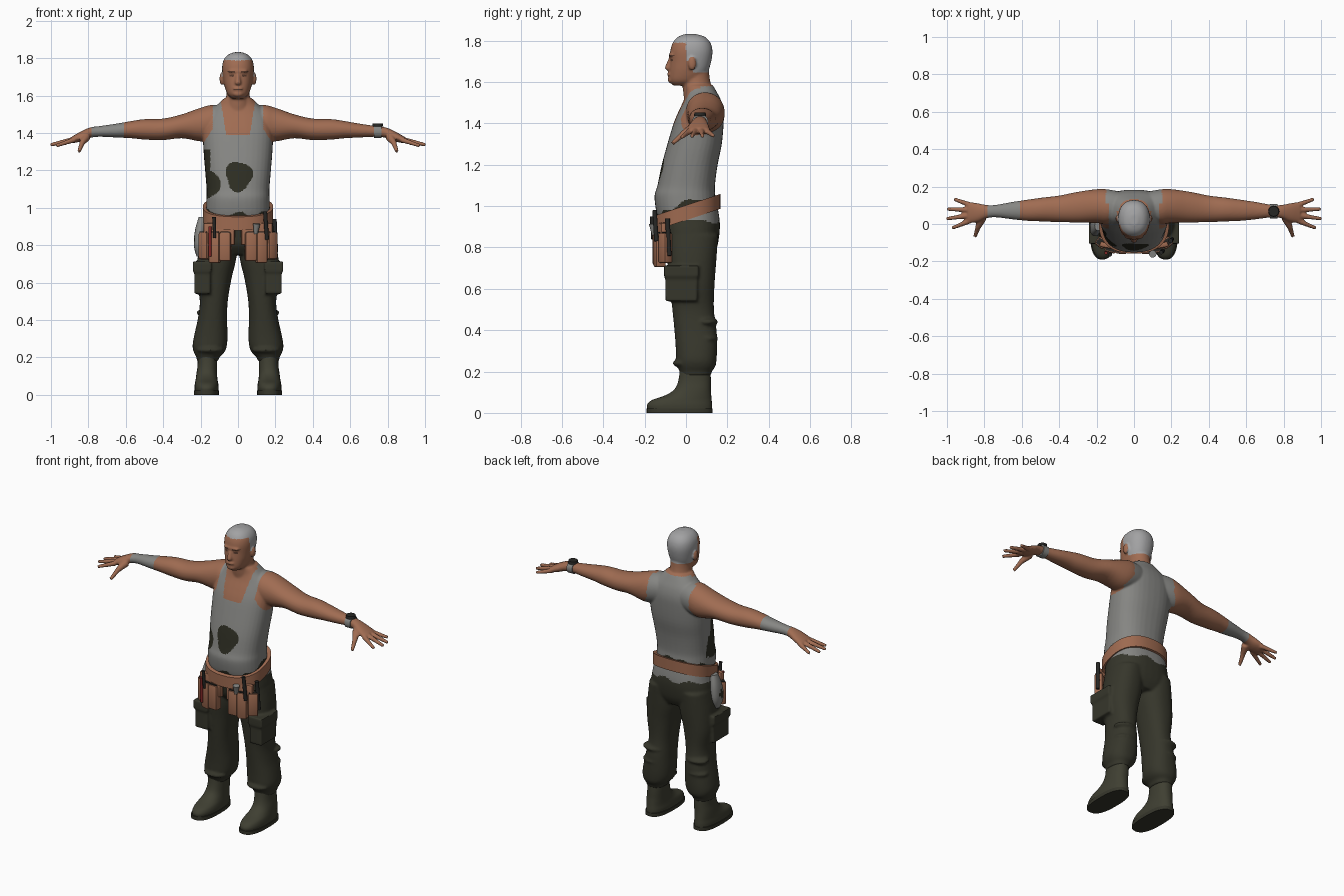
import bpy, bmesh, math
from mathutils import Vector, Matrix

if "Cube" in bpy.data.objects:
    bpy.data.objects.remove(bpy.data.objects["Cube"])


def material(name, r, g, b):
    lin = [((c / 255 + 0.055) / 1.055) ** 2.4 for c in (r, g, b)]
    m = bpy.data.materials.new(name)
    m.diffuse_color = (*lin, 1)
    m.use_nodes = True
    m.node_tree.nodes["Principled BSDF"].inputs["Base Color"].default_value = m.diffuse_color
    return m


SKIN = material("skin", 160, 108, 82)
SHIRT = material("shirt_grey", 134, 134, 131)
HAIR = material("hair_grey", 162, 162, 163)
STAIN = material("dark_stain", 46, 46, 35)
CLOTH = material("trouser_olive", 54, 54, 43)
BOOT = material("boot_olive", 63, 63, 50)
LEATHER = material("leather", 158, 106, 80)
DARK = material("dark_tool", 38, 38, 36)
RED = material("red_handle", 130, 40, 38)
SHADE = material("brow_brown", 92, 62, 48)


def smooth_rings(rings, k):
    """Catmull-Rom refinement of a list of cross-sections."""
    out = []
    for i in range(len(rings) - 1):
        p = [rings[max(0, min(len(rings) - 1, i + d))] for d in (-1, 0, 1, 2)]
        for j in range(k):
            t = j / k
            out.append([0.5 * (2 * b + (c - a) * t + (2 * a - 5 * b + 4 * c - d) * t * t
                               + (3 * b - a - 3 * c + d) * t ** 3) for a, b, c, d in zip(*p)])
    return out + [list(rings[-1])]


def loft(bm, rings, axis="z", power=2.3, n=36, k=4, side=1, caps=True):
    """Rings are (position, low a, high a, low b, high b) along the axis."""
    loops = []
    for t, a0, a1, b0, b1 in smooth_rings(rings, k):
        loop = []
        for i in range(n):
            w = 2 * math.pi * i / n
            c, s = math.cos(w), math.sin(w)
            a = (a0 + a1) / 2 + (a1 - a0) / 2 * math.copysign(abs(c) ** (2 / power), c)
            b = (b0 + b1) / 2 + (b1 - b0) / 2 * math.copysign(abs(s) ** (2 / power), s)
            co = (a, b, t) if axis == "z" else (t, a, b)
            loop.append(bm.verts.new((co[0] * side, co[1], co[2])))
        loops.append(loop)
    for p, q in zip(loops, loops[1:]):
        for i in range(n):
            bm.faces.new((p[i], p[(i + 1) % n], q[(i + 1) % n], q[i]))
    if caps:
        bm.faces.new(loops[0])
        bm.faces.new(loops[-1])


def rod(bm, p, q, r1, r2, n=12):
    p, q = Vector(p), Vector(q)
    m = Matrix.Translation((p + q) / 2) @ (q - p).to_track_quat("Z", "Y").to_matrix().to_4x4()
    bmesh.ops.create_cone(bm, cap_ends=True, segments=n, radius1=r1, radius2=r2,
                          depth=(q - p).length, matrix=m)


def ball(bm, loc, size):
    bmesh.ops.create_uvsphere(bm, u_segments=16, v_segments=10, radius=1,
                              matrix=Matrix.Translation(loc) @ Matrix.Diagonal((*size, 1)))


def box(bm, loc, size, rot=0):
    bmesh.ops.create_cube(bm, size=1, matrix=Matrix.Translation(loc)
                          @ Matrix.Rotation(rot, 4, "Z") @ Matrix.Diagonal((*size, 1)))


def finish(bm, name, mats, voxel=0, bevel=0, rule=None):
    bmesh.ops.recalc_face_normals(bm, faces=bm.faces[:])
    me = bpy.data.meshes.new(name)
    bm.to_mesh(me)
    bm.free()
    ob = bpy.data.objects.new(name, me)
    bpy.context.collection.objects.link(ob)
    bpy.ops.object.select_all(action="DESELECT")
    ob.select_set(True)
    bpy.context.view_layer.objects.active = ob
    if voxel:
        m = ob.modifiers.new("fuse", "REMESH")
        m.mode, m.voxel_size = "VOXEL", voxel
        m = ob.modifiers.new("soften", "SMOOTH")
        m.factor, m.iterations = 0.5, 4
    if bevel:
        m = ob.modifiers.new("round", "BEVEL")
        m.width, m.segments = bevel, 2
    for m in list(ob.modifiers):
        bpy.ops.object.modifier_apply(modifier=m.name)
    ob.data.materials.clear()
    for m in mats:
        ob.data.materials.append(m)
    if rule:
        for f in ob.data.polygons:
            f.material_index = mats.index(rule(*f.center))
    bpy.ops.object.shade_smooth_by_angle(angle=math.radians(60 if voxel else 35))
    return ob


# Body: torso, neck, head, arms and hands fused into one skin
bm = bmesh.new()
torso = [(.93, .165, -.13, .145), (.98, .17, -.145, .147), (1.05, .169, -.152, .142),
         (1.1, .168, -.138, .14), (1.2, .176, -.117, .153), (1.3, .184, -.09, .173),
         (1.4, .188, -.06, .182), (1.46, .18, -.035, .182), (1.51, .155, -.012, .17),
         (1.55, .112, -.002, .15), (1.585, .075, -.005, .13)]
neck = [(1.52, .08, -.01, .145), (1.6, .062, -.018, .118), (1.67, .06, -.02, .11)]
head = [(1.583, .03, -.06, .04), (1.605, .055, -.08, .075), (1.65, .072, -.081, .106),
        (1.70, .081, -.077, .122), (1.75, .085, -.076, .128), (1.79, .077, -.064, .118),
        (1.818, .054, -.04, .092), (1.832, .02, -.005, .05)]
for part, p in ((torso, 2.4), (neck, 2), (head, 2.25)):
    loft(bm, [(z, -w, w, f, b) for z, w, f, b in part], power=p)
rod(bm, (0, -.076, 1.715), (0, -.086, 1.665), .008, .018)
ball(bm, (0, -.085, 1.667), (.016, .017, .012))
ball(bm, (0, -.072, 1.61), (.028, .016, .017))
ball(bm, (0, -.08, 1.637), (.026, .011, .012))
ball(bm, (0, -.07, 1.73), (.055, .014, .01))
arm = [(.06, .02, .17, 1.38, 1.545), (.14, 0, .185, 1.36, 1.55), (.2, .005, .186, 1.355, 1.535),
       (.3, .008, .172, 1.372, 1.50), (.4, .01, .152, 1.362, 1.477), (.5, .014, .14, 1.365, 1.474),
       (.57, .017, .13, 1.372, 1.464), (.65, .025, .118, 1.376, 1.45), (.74, .036, .102, 1.38, 1.437),
       (.79, .03, .102, 1.374, 1.43), (.84, .01, .112, 1.355, 1.408), (.89, .006, .117, 1.344, 1.38)]
fingers = [(.87, .1, .962, .133, 1.34), (.885, .075, 1.0, .08, 1.337),
           (.885, .045, 1.003, .028, 1.337), (.875, .018, .972, -.022, 1.332)]
for s in (1, -1):
    loft(bm, arm, "x", 2.1, side=s)
    for x0, y0, x1, y1, z1 in fingers:
        rod(bm, (s * x0, y0, 1.364), (s * x1, y1, z1), .015, .0095)
    rod(bm, (s * .81, .035, 1.38), (s * .835, -.02, 1.345), .024, .015)
    rod(bm, (s * .832, -.012, 1.35), (s * .85, -.067, 1.302), .015, .01)
    ball(bm, (s * .087, .03, 1.69), (.012, .02, .034))


def body_colour(x, y, z):
    ax = abs(x)
    wob = .012 * math.sin(31 * x + 2) + .012 * math.sin(47 * x + 40 * y)
    if z > 1.6:
        if ax < .088 and (z > 1.79 + .15 * min(0, y + .05) or (y > 0 and z > 1.70)
                          or (y > .035 and z > 1.645)):
            return HAIR
        brow = y < -.03 and .015 < ax < .055 and abs(z - 1.727) < .005
        eye = y < -.03 and .02 < ax < .045 and abs(z - 1.706) < .005
        mouth = y < -.06 and ax < .025 and abs(z - 1.633) < .003
        return SHADE if brow or eye or mouth else SKIN
    if -.785 < x < -.61:
        return SHIRT                                     # wrist wrap
    hole = .197 if z < 1.33 else max(.135, .195 - .65 * (z - 1.33))
    if ax > hole + (.015 if y > .11 and z > 1.36 else 0):
        return SKIN
    if y < .07 and z > 1.39 and ax < .062 + .17 * (z - 1.39):
        return SKIN
    if z > (1.58 if y > .07 else 1.57):
        return SKIN
    if z < 1.008 + .33 * y + wob:
        return STAIN                                     # dirty hem
    w = math.atan2(z - 1.17, x - .005)
    if y < 0 and math.hypot((x - .005) / .07, (z - 1.17) / .08) < 1 + .12 * math.sin(3 * w + .6):
        return STAIN
    if y < .03 and (math.hypot((x + .165) / .08, (z - 1.13) / .07) < 1 + wob * 6
                    or (x < -.148 and 1.05 < z < 1.31 and y < .01)):
        return STAIN
    return SHIRT


finish(bm, "body", [SKIN, SHIRT, HAIR, STAIN, SHADE], voxel=.006, rule=body_colour)

# Trousers: hips, baggy legs, cuffs and cargo pockets
bm = bmesh.new()
loft(bm, [(.75, -.12, .12, -.06, .125), (.8, -.19, .19, -.1, .15), (.87, -.192, .192, -.115, .162),
          (.93, -.182, .182, -.123, .163), (1.0, -.172, .172, -.12, .152)], power=2.5)
leg = [(.86, .01, .195, -.09, .155), (.74, .008, .215, -.09, .147), (.62, .035, .22, -.078, .138),
       (.5, .055, .204, -.066, .135), (.4, .058, .216, -.056, .148), (.32, .056, .234, -.05, .15),
       (.26, .06, .243, -.048, .148), (.225, .075, .235, -.042, .142), (.2, .1, .222, -.03, .125),
       (.18, .105, .22, -.025, .12)]
for s in (1, -1):
    loft(bm, leg, power=2.3, side=s)
    box(bm, (s * .19, -.022, .605), (.085, .155, .13))
    box(bm, (s * .192, -.022, .685), (.098, .168, .055))
    for z, y in ((.36, .1), (.44, .1), (.24, -.01)):
        ball(bm, (s * .15, y, z), (.075, .055, .022))
finish(bm, "trousers", [CLOTH, SHIRT], voxel=.008,
       rule=lambda x, y, z: SHIRT if z > .925 + .012 * math.sin(40 * x) else CLOTH)

# Boots with a separate low sole
foot = [(.02, .105, .232, -.187, .126), (.04, .103, .233, -.188, .126), (.062, .106, .23, -.165, .124),
        (.085, .11, .226, -.1, .122), (.115, .112, .222, -.055, .12), (.16, .112, .216, -.036, .12),
        (.23, .112, .216, -.028, .118)]
for s, label in ((1, "left"), (-1, "right")):
    bm = bmesh.new()
    loft(bm, foot, power=2.3, side=s)
    finish(bm, label + "_boot", [BOOT])
    bm = bmesh.new()
    loft(bm, [(0, .102, .236, -.19, .128), (.022, .102, .236, -.19, .128)], power=2.6, side=s, k=1)
    finish(bm, label + "_sole", [CLOTH])

# Tilted tool belt
bm = bmesh.new()
loft(bm, [(z, -.188, .188, -.158, .166) for z in (-.036, -.03, .03, .036)], power=2.4, k=1, n=48)
for v in bm.verts:
    v.co.z += .968 + .33 * v.co.y
finish(bm, "tool_belt", [LEATHER])

# Hanging pouches, with a dark opening plate on each
bm, openings = bmesh.new(), bmesh.new()
for s in (1, -1):
    for x, y, w, low, rot in ((.068, -.135, .062, .715, .08), (.124, -.128, .06, .705, .25),
                              (.176, -.1, .058, .725, .65)):
        box(bm, (s * x, y, (low + .87) / 2), (w, .05, .87 - low), s * rot)
        box(openings, (s * x, y, .871), (w * .8, .035, .006), s * rot)
    box(bm, (s * .1, -.122, .86), (.17, .03, .12), s * .18)
finish(bm, "pouches", [LEATHER], bevel=.01)
finish(openings, "pouch_openings", [DARK])

# Tools in the pouches
bm = bmesh.new()
rod(bm, (.155, -.143, .83), (.145, -.152, .98), .011, .011)
rod(bm, (-.125, -.16, .84), (-.128, -.165, .95), .008, .01)
rod(bm, (.205, -.08, .76), (.195, -.09, .94), .01, .012)
finish(bm, "tool_handles", [DARK])
bm = bmesh.new()
rod(bm, (-.15, -.15, .74), (-.15, -.155, .9), .009, .009)
finish(bm, "red_tool", [RED])
bm = bmesh.new()
rod(bm, (.095, -.155, .86), (.1, -.16, .915), .01, .02)
finish(bm, "metal_tool", [SHIRT])

# Rag hanging on the hip
bm = bmesh.new()
loft(bm, [(.74, -.222, -.195, -.04, .005), (.8, -.236, -.18, -.065, .03), (.88, -.23, -.175, -.055, .03),
          (.95, -.21, -.17, -.035, .015)], n=20)
finish(bm, "rag", [SHIRT, STAIN],
       rule=lambda x, y, z: STAIN if math.hypot(y + .02, z - .83) < .022 else SHIRT)

# Wrist watch
bm = bmesh.new()
loft(bm, [(x, .03, .107, 1.372, 1.443) for x in (.728, .732, .762, .766)], "x", 2.2, k=1)
finish(bm, "watch_strap", [SHIRT])
bm = bmesh.new()
rod(bm, (.747, .068, 1.435), (.747, .068, 1.452), .03, .027, 20)
finish(bm, "watch_face", [DARK])
